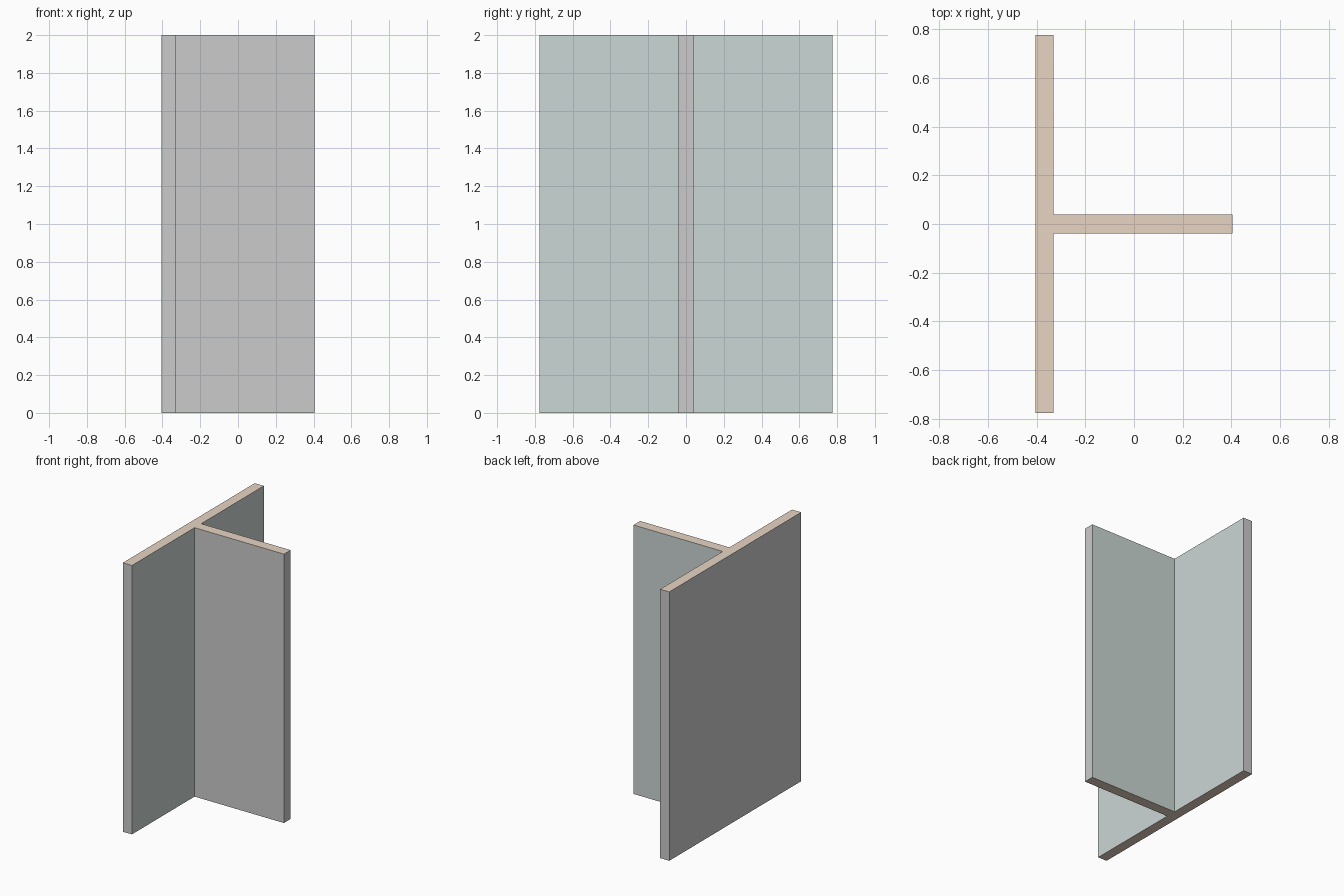
import bpy, bmesh

if "Cube" in bpy.data.objects:
    bpy.data.objects.remove(bpy.data.objects["Cube"])

HEIGHT = 2.0
X0, X1 = -0.405, 0.405      # flange back, web tip
XF = -0.33                  # flange inner face
YF, YW = 0.775, 0.039       # half flange width, half web thickness


def material(name, rgb):
    mat = bpy.data.materials.new(name)
    mat.diffuse_color = (*rgb, 1.0)
    mat.use_nodes = True
    mat.node_tree.nodes["Principled BSDF"].inputs["Base Color"].default_value = mat.diffuse_color
    return mat


# T-shaped profile, counter-clockwise from above
profile = [(X0, -YF), (XF, -YF), (XF, -YW), (X1, -YW),
           (X1, YW), (XF, YW), (XF, YF), (X0, YF)]

# Extrude the profile into one solid beam
bm = bmesh.new()
base = bm.faces.new([bm.verts.new((x, y, 0)) for x, y in profile])
top = bmesh.ops.extrude_face_region(bm, geom=[base], use_keep_orig=True)["geom"]
bmesh.ops.translate(bm, vec=(0, 0, HEIGHT),
                    verts=[v for v in top if isinstance(v, bmesh.types.BMVert)])
bmesh.ops.recalc_face_normals(bm, faces=bm.faces)

# Tan ends, teal flange inner faces and rear web face, grey elsewhere
for f in bm.faces:
    c, n = f.calc_center_median(), f.normal
    if abs(n.z) > 0.9:
        f.material_index = 1
    elif (n.x > 0.9 and c.x < 0) or (n.y > 0.9 and c.x > XF):
        f.material_index = 2

mesh = bpy.data.meshes.new("t_beam")
bm.to_mesh(mesh)
bm.free()
mesh.materials.append(material("grey", (0.8, 0.8, 0.8)))
mesh.materials.append(material("tan", (0.8, 0.66, 0.54)))
mesh.materials.append(material("teal_grey", (0.60, 0.68, 0.66)))
beam = bpy.data.objects.new("t_beam", mesh)
bpy.context.collection.objects.link(beam)
